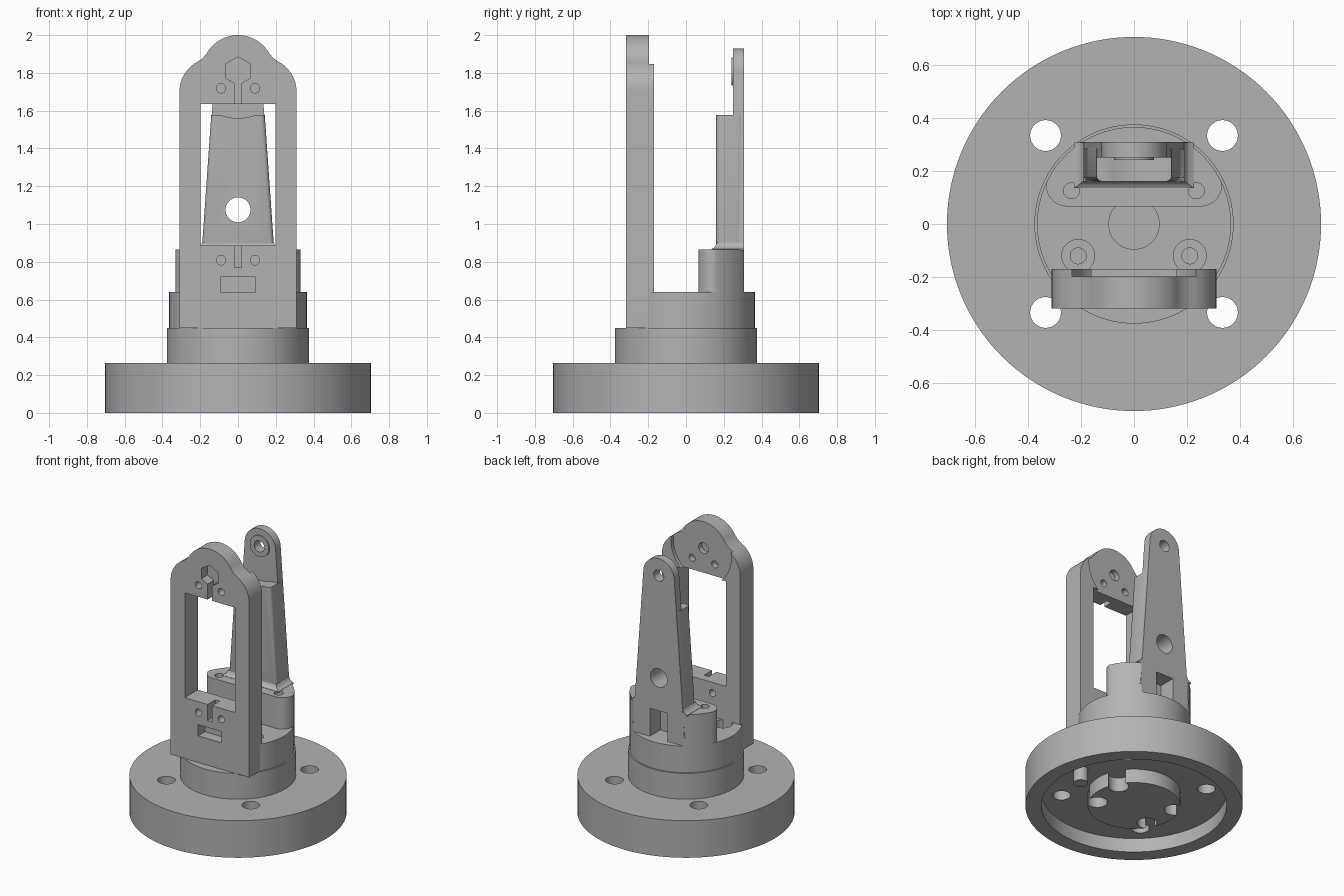
import bpy, bmesh, math
from mathutils import Vector

cube = bpy.data.objects.get("Cube")
if cube:
    bpy.data.objects.remove(cube, do_unlink=True)

grey = bpy.data.materials.new("plain grey")
grey.use_nodes = True
GREY = (0.45, 0.45, 0.45, 1)
grey.diffuse_color = GREY
grey.node_tree.nodes["Principled BSDF"].inputs["Base Color"].default_value = GREY


def prism(name, points, low, high, axis="z"):
    """Extrude an outline: (x, y) along z, or (x, z) along y."""
    place = (lambda p, d: (p[0], p[1], d)) if axis == "z" else (lambda p, d: (p[0], d, p[1]))
    bm = bmesh.new()
    a = [bm.verts.new(place(p, low)) for p in points]
    b = [bm.verts.new(place(p, high)) for p in points]
    bm.faces.new(a)
    bm.faces.new(b)
    for i in range(len(a)):
        j = (i + 1) % len(a)
        bm.faces.new((a[i], a[j], b[j], b[i]))
    bmesh.ops.recalc_face_normals(bm, faces=bm.faces)
    mesh = bpy.data.meshes.new(name)
    bm.to_mesh(mesh)
    bm.free()
    mesh.materials.append(grey)
    obj = bpy.data.objects.new(name, mesh)
    bpy.context.collection.objects.link(obj)
    return obj


def arc(cx, cy, r, start, end, n=12):
    angles = [math.radians(start + (end - start) * i / n) for i in range(n + 1)]
    return [(cx + r * math.cos(t), cy + r * math.sin(t)) for t in angles]


def disc(name, cx, cy, r, low, high, axis="z", n=48):
    return prism(name, arc(cx, cy, r, 90, 450, n)[:-1], low, high, axis)


def rect(x, low, high):
    return [(-x, low), (x, low), (x, high), (-x, high)]


def mirrored(half):
    """Close a right-hand outline with its left-hand copy."""
    return half + [(-x, y) for x, y in reversed(half) if x > 1e-5]


def apply(obj, mod):
    bpy.context.view_layer.objects.active = obj
    bpy.ops.object.modifier_apply(modifier=mod.name)


def boolean(obj, tool, operation="DIFFERENCE"):
    mod = obj.modifiers.new("boolean", "BOOLEAN")
    mod.operation, mod.solver, mod.object = operation, "EXACT", tool
    apply(obj, mod)
    bpy.data.objects.remove(tool, do_unlink=True)


def drill(obj, cx, cy, r, low, high, axis="z", n=32):
    boolean(obj, disc("cutter", cx, cy, r, low, high, axis, n))


def pocket(obj, points, low, high, axis="y"):
    boolean(obj, prism("cutter", points, low, high, axis))


FRONT_SCREWS = [(s * 0.21, -0.12) for s in (-1, 1)]
BACK_SCREWS = [(s * 0.235, 0.125) for s in (-1, 1)]

# Flange with hollow underside and bolt holes
flange = disc("base_flange", 0, 0, 0.704, 0, 0.265, n=128)
drill(flange, 0, 0, 0.6, -0.1, 0.1, n=128)
for x in (-0.333, 0.333):
    for y in (-0.333, 0.333):
        drill(flange, x, y, 0.058, -0.1, 0.4)

# Spigot and locating pin under the flange
spigot = disc("underside_spigot", 0, 0, 0.3, 0, 0.12, n=96)
for x, y in FRONT_SCREWS + BACK_SCREWS:
    drill(spigot, x, y, 0.065, -0.1, 0.2)
pin = disc("underside_pin", 0.45, 0, 0.048, 0, 0.12, n=32)

# Collar between flange and hub
collar = disc("collar", 0, 0, 0.375, 0.26, 0.45, n=96)

# Hub, cut flat at the front, with screw holes and centre bore
hub = disc("hub", 0, 0, 0.365, 0.45, 0.64, n=96)
pocket(hub, rect(0.5, -0.6, -0.317), 0.3, 0.8, "z")
drill(hub, 0, 0, 0.095, 0.53, 0.8, n=48)
for x, y in FRONT_SCREWS:
    drill(hub, x, y, 0.062, 0.58, 0.8)
    drill(hub, x, y, 0.03, 0.48, 0.8)

# Rear block following the hub rim, with rounded front corners
rim = arc(0, 0, 0.365, 26, math.degrees(math.asin(0.308 / 0.365)), 16)
block = prism("rear_block", mirrored(arc(0.25, 0.148, 0.082, -90, 0, 10) + rim), 0.63, 0.865)
for x, y in BACK_SCREWS:
    drill(block, x, y, 0.03, 0.7, 1)

# Rear arm: tapered back plate with a rounded tip
side = lambda z: 0.19 - 0.07 * (z - 0.885)
tip = arc(0, 1.807, 0.122, 4, 90, 20)
arm = prism("rear_arm", mirrored([(side(0.7), 0.7)] + tip), 0.25, 0.308, "y")

# Thick lower web of the arm, with soft front edges and scooped top
web = prism("rear_arm_web", mirrored([(side(0.86), 0.86), (side(1.6), 1.6)]), 0.16, 0.3, "y")
bevel = web.modifiers.new("soft edges", "BEVEL")
bevel.width, bevel.segments, bevel.limit_method = 0.022, 4, "ANGLE"
apply(web, bevel)
pocket(web, rect(0.4, 1.577, 1.8), 0.0, 0.5)
drill(web, 0, 1.81, 0.25, 0.0, 0.5, "y", 96)

# Flared foot of the arm
foot = prism("rear_arm_foot", rect(0.225, 0.135, 0.307), 0.86, 0.867)
bm = bmesh.new()
bm.from_mesh(foot.data)
top = max(bm.faces, key=lambda f: f.calc_center_median().z)
for rise, inset in ((0.007, 0.017), (0.012, 0.012), (0.015, 0.006)):
    new = bmesh.ops.extrude_face_region(bm, geom=[top])
    old, top = top, next(g for g in new["geom"] if isinstance(g, bmesh.types.BMFace))
    bm.faces.remove(old)
    for v in top.verts:
        v.co.z += rise
        v.co.x -= math.copysign(inset, v.co.x)
        if v.co.y < 0.25:
            v.co.y += inset * 0.75
bmesh.ops.recalc_face_normals(bm, faces=bm.faces)
bm.to_mesh(foot.data)
bm.free()

# Pivot boss, pivot hole and cross hole
boss = disc("pivot_boss", 0, 1.807, 0.075, 0.24, 0.26, "y")
for part in (boss, arm):
    drill(part, 0, 1.807, 0.04, 0, 0.6, "y")
for part in (web, arm):
    drill(part, 0, 1.075, 0.066, 0, 0.6, "y", 48)

# Nut notch in the rear of the block and arm foot
for part in (block, arm, web, foot):
    pocket(part, rect(0.07, 0.6, 0.84), 0.19, 0.5)

# Front frame outline: straight sides, shoulders and domed top
outline = [(0.31, 0.45)] + arc(0.13, 1.7, 0.18, 0, 62, 14) + [(0.187, 1.878)]
outline += arc(0, 1.81, 0.19, 30, 90, 16)
frame = prism("front_frame", mirrored(outline), -0.318, -0.17, "y")
pocket(frame, rect(0.198, 0.885, 1.635), -0.5, 0)
drill(frame, 0, 1.81, 0.237, -0.197, 0, "y", 96)

# Hexagon nut pocket with slot, lower slot, cable pocket and screw holes
drill(frame, 0, 1.81, 0.075, -0.5, -0.25, "y", 6)
pocket(frame, rect(0.018, 1.6, 1.76), -0.5, -0.25)
pocket(frame, rect(0.018, 0.77, 0.9), -0.5, -0.23)
pocket(frame, rect(0.093, 0.64, 0.72), -0.5, -0.24)
drill(frame, 0, 1.81, 0.038, -0.235, 0, "y")
for x in (-0.09, 0.09):
    for z in (0.808, 1.718):
        drill(frame, x, z, 0.025, -0.5, -0.26, "y", 24)
        drill(frame, x, z, 0.025, -0.24, 0, "y", 24)

# Smooth the round surfaces and keep the edges crisp
bpy.ops.object.select_all(action="DESELECT")
for obj in (flange, spigot, pin, collar, hub, block, arm, web, foot, boss, frame):
    obj.select_set(True)
bpy.context.view_layer.objects.active = flange
bpy.ops.object.shade_smooth_by_angle(angle=math.radians(30))
